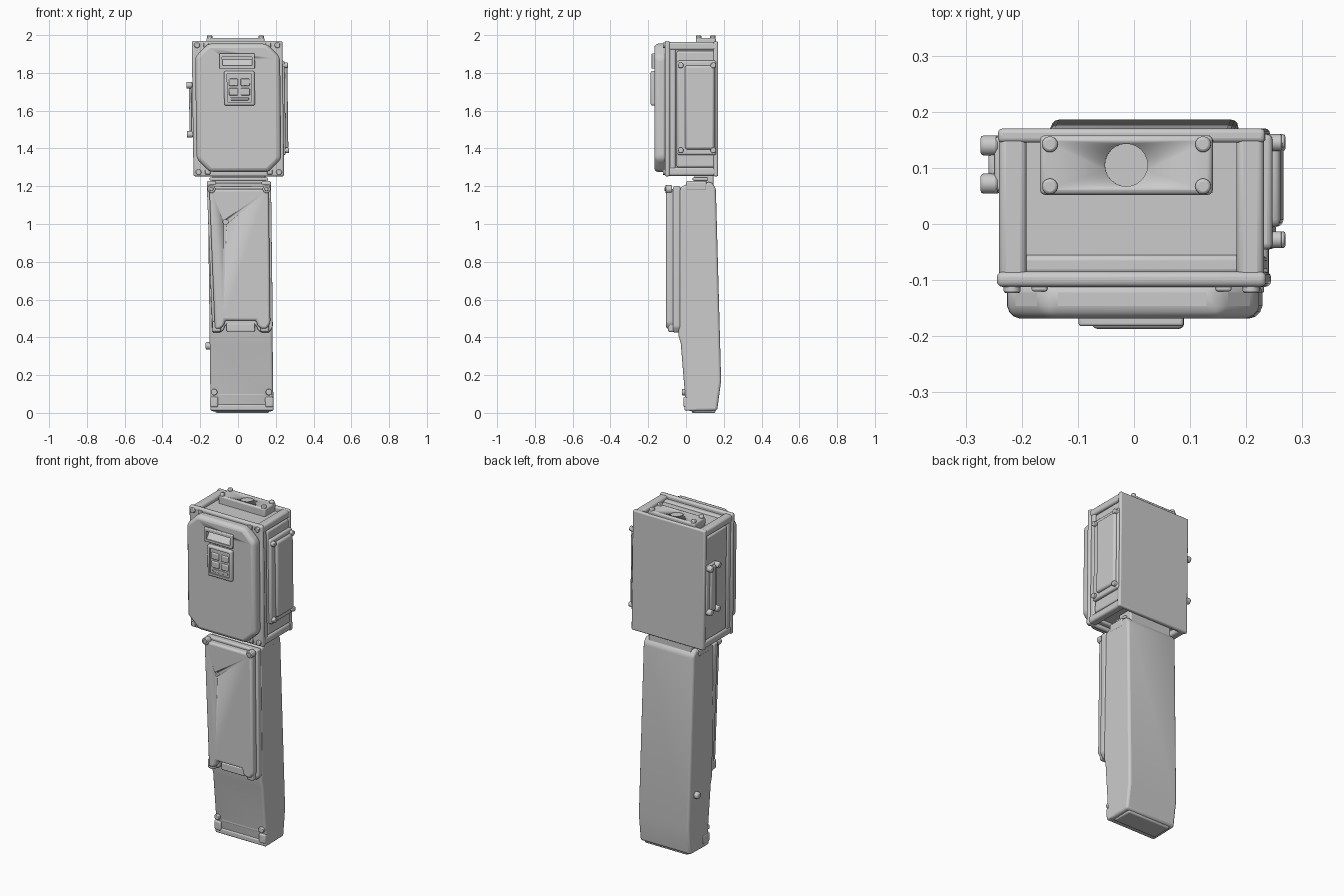
import bpy, bmesh, math
from mathutils import Vector


def lean(p):
    # the whole post leans slightly sideways
    return Vector((p.x + 0.02 - 0.0125 * p.z, p.y, p.z))


def finish(bm, name, bevel=0.0, segs=3):
    for v in bm.verts:
        v.co = lean(v.co)
    bmesh.ops.recalc_face_normals(bm, faces=bm.faces)
    me = bpy.data.meshes.new(name)
    bm.to_mesh(me)
    bm.free()
    ob = bpy.data.objects.new(name, me)
    bpy.context.collection.objects.link(ob)
    if bevel:
        m = ob.modifiers.new("bevel", 'BEVEL')
        m.width, m.segments, m.limit_method = bevel, segs, 'ANGLE'
        m.angle_limit = math.radians(25)
    bpy.ops.object.select_all(action='DESELECT')
    ob.select_set(True)
    bpy.context.view_layer.objects.active = ob
    bpy.ops.object.shade_smooth_by_angle(angle=math.radians(40))
    return ob


def prism(name, outline, axis, a, b, bevel=0.01):
    # extrude a 2D outline along x (outline = y,z) or y (outline = x,z)
    bm = bmesh.new()
    put = (lambda p, t: (t, p[0], p[1])) if axis == 'x' else (lambda p, t: (p[0], t, p[1]))
    lo = [bm.verts.new(put(p, a)) for p in outline]
    hi = [bm.verts.new(put(p, b)) for p in outline]
    bm.faces.new(lo)
    bm.faces.new(hi[::-1])
    n = len(lo)
    for i in range(n):
        bm.faces.new((lo[i], lo[(i + 1) % n], hi[(i + 1) % n], hi[i]))
    return finish(bm, name, bevel)


def box(name, x, y, z, bevel=0.008):
    return prism(name, [(x[0], z[0]), (x[1], z[0]), (x[1], z[1]), (x[0], z[1])], 'y', *y, bevel)


def octagon(x, z, c):
    return [(x[0] + c, z[0]), (x[1] - c, z[0]), (x[1], z[0] + c), (x[1], z[1] - c),
            (x[1] - c, z[1]), (x[0] + c, z[1]), (x[0], z[1] - c), (x[0], z[0] + c)]


def disc(name, centre, r, depth, axis, bevel=0.004):
    bm = bmesh.new()
    bmesh.ops.create_cone(bm, cap_ends=True, segments=24, radius1=r, radius2=r, depth=depth)
    rot = {'x': (0, 1, 0), 'y': (1, 0, 0), 'z': (0, 0, 1)}[axis]
    q = Vector((0, 0, 1)).rotation_difference(Vector(
        {'x': (1, 0, 0), 'y': (0, 1, 0), 'z': (0, 0, 1)}[axis]))
    for v in bm.verts:
        v.co = q @ v.co + Vector(centre)
    return finish(bm, name, bevel, 2)


def cut(target, cutter):
    cutter.hide_render = True
    cutter.display_type = 'WIRE'
    m = target.modifiers.new("cut", 'BOOLEAN')
    m.object, m.operation, m.solver = cutter, 'DIFFERENCE', 'EXACT'


# --- column with tapered foot ---
prism("column", [(0.0, 0.03), (0.02, 0.008), (0.165, 0.012), (0.186, 0.17), (0.158, 1.19),
                 (0.135, 1.222), (0.01, 1.215), (-0.035, 1.19), (-0.04, 0.41), (-0.028, 0.37)],
      'x', -0.165, 0.168, 0.013)
box("foot_pad", (-0.14, 0.145), (0.03, 0.155), (0.0, 0.03))
box("foot_kick_plate", (-0.165, 0.168), (-0.008, 0.06), (0.012, 0.045))
box("foot_ledge", (-0.125, 0.125), (-0.006, 0.05), (0.085, 0.105), 0.007)
for s in (-1, 1):
    box("foot_corner", *[sorted((s * 0.125, s * 0.168)), (-0.014, 0.05), (0.03, 0.085)], 0.009)
    disc("foot_bolt", (s * 0.145, -0.006, 0.11), 0.017, 0.03, 'y')
disc("side_knob", (-0.17, 0.12, 0.355), 0.02, 0.035, 'x', 0.008)

# --- column front cover, notched at the bottom for a latch ---
def notched(w, z0, z1, notch):
    h = 0.09
    return [(-w + 0.02, z0), (-h - 0.02, z0), (-h, z0 + 0.015), (-h + 0.008, notch), (h - 0.008, notch),
            (h, z0 + 0.015), (h + 0.02, z0), (w - 0.02, z0), (w, z0 + 0.03), (w, z1), (-w, z1)]

prism("cover_base", notched(0.17, 0.425, 1.2, 0.465), 'y', -0.068, -0.03, 0.008)
cover = prism("cover_panel", notched(0.157, 0.445, 1.185, 0.49), 'y', -0.105, -0.06, 0.014)
cut(cover, disc("dent_cutter", (-0.073, -0.105, 1.01), 0.014, 0.02, 'y', 0))
box("cover_latch", (-0.075, 0.075), (-0.072, -0.03), (0.43, 0.475), 0.006)
for s in (-1, 1):
    disc("cover_bolt", (s * 0.146, -0.092, 1.185), 0.021, 0.035, 'y')
    disc("cover_bolt_cap", (s * 0.146, -0.108, 1.185), 0.011, 0.01, 'y', 0.003)
    box("cover_hinge", sorted((s * 0.105, s * 0.15)), (-0.095, -0.04), (0.428, 0.485), 0.01)
    # top lugs at the column shoulders
    box("shoulder_lug", sorted((s * 0.12, s * 0.17)), (0.0, 0.11), (1.175, 1.228), 0.01)

# --- neck joining column and head ---
box("neck", (-0.14, 0.14), (0.045, 0.145), (1.2, 1.28))
box("neck_collar", (-0.155, 0.155), (0.035, 0.115), (1.23, 1.246), 0.005)

# --- head housing ---
box("head_core", (-0.222, 0.222), (-0.1, 0.165), (1.285, 1.94))
box("head_back_plate", (-0.238, 0.238), (0.145, 0.17), (1.252, 1.966))
box("head_front_flange", (-0.24, 0.24), (-0.112, -0.085), (1.252, 1.97), 0.01)
box("head_mid_band", (-0.233, 0.233), (-0.09, -0.055), (1.27, 1.95), 0.01)
for s in (-1, 1):
    box("side_wall", sorted((s * 0.195, s * 0.233)), (-0.05, 0.16), (1.3, 1.915), 0.01)
    for z in ((1.255, 1.3), (1.92, 1.964)):
        box("edge_rail", sorted((s * 0.187, s * 0.236)), (-0.1, 0.165), z, 0.012)
    for z in (1.275, 1.947):
        disc("flange_bolt", (s * 0.213, -0.112, z), 0.015, 0.022, 'y')
        box("flange_tab", sorted((s * 0.15, s * 0.178)), (-0.12, -0.09), (z - 0.012, z + 0.012), 0.004)

# --- octagonal door with recessed window ---
door = prism("door", octagon((-0.223, 0.226), (1.275, 1.955), 0.07), 'y', -0.168, -0.1, 0.022)
cut(door, box("window_cutter", (-0.08, 0.08), (-0.2, -0.15), (1.838, 1.885), 0))
frame = box("window_frame", (-0.095, 0.092), (-0.182, -0.155), (1.822, 1.903), 0.005)
cut(frame, box("frame_cutter", (-0.08, 0.078), (-0.21, -0.1), (1.838, 1.885), 0))
prism("window_sill", [(-0.15, 1.838), (-0.176, 1.838), (-0.15, 1.87)], 'x', -0.08, 0.078, 0)

# --- control panel ---
panel = box("control_panel", (-0.072, 0.09), (-0.187, -0.155), (1.627, 1.81), 0.01)
cut(panel, box("panel_cutter", (-0.055, 0.073), (-0.21, -0.177), (1.645, 1.793), 0))
for x in (-0.022, 0.04):
    for z in (1.7, 1.75):
        box("key", (x - 0.024, x + 0.024), (-0.185, -0.17), (z - 0.019, z + 0.019), 0.005)
box("key_bar", (-0.04, 0.058), (-0.182, -0.17), (1.655, 1.67), 0.004)

# --- top mounting plate with hole ---
plate = box("top_plate", (-0.163, 0.145), (0.052, 0.158), (1.93, 1.986), 0.009)
cut(plate, disc("hole_cutter", (-0.009, 0.105, 1.99), 0.038, 0.03, 'z', 0))
for x in (-0.145, 0.128):
    for y in (0.067, 0.142):
        disc("plate_bolt", (x, y, 1.985), 0.014, 0.028, 'z', 0.005)

# --- left grab handle ---
box("handle_base", (-0.247, -0.22), (0.06, 0.155), (1.46, 1.75), 0.006)
box("handle_bar", (-0.258, -0.235), (0.085, 0.13), (1.47, 1.74), 0.008)
for z in (1.475, 1.735):
    for y in (0.072, 0.14):
        disc("handle_bolt", (-0.256, y, z), 0.018, 0.032, 'x', 0.006)

# --- right access panel ---
box("access_frame", (0.22, 0.25), (-0.045, 0.16), (1.365, 1.865), 0.01)
box("access_panel", (0.235, 0.264), (-0.005, 0.15), (1.395, 1.84), 0.013)
for z in (1.39, 1.84):
    for y in (-0.028, 0.145):
        disc("access_bolt", (0.25, y, z), 0.015, 0.034, 'x')
